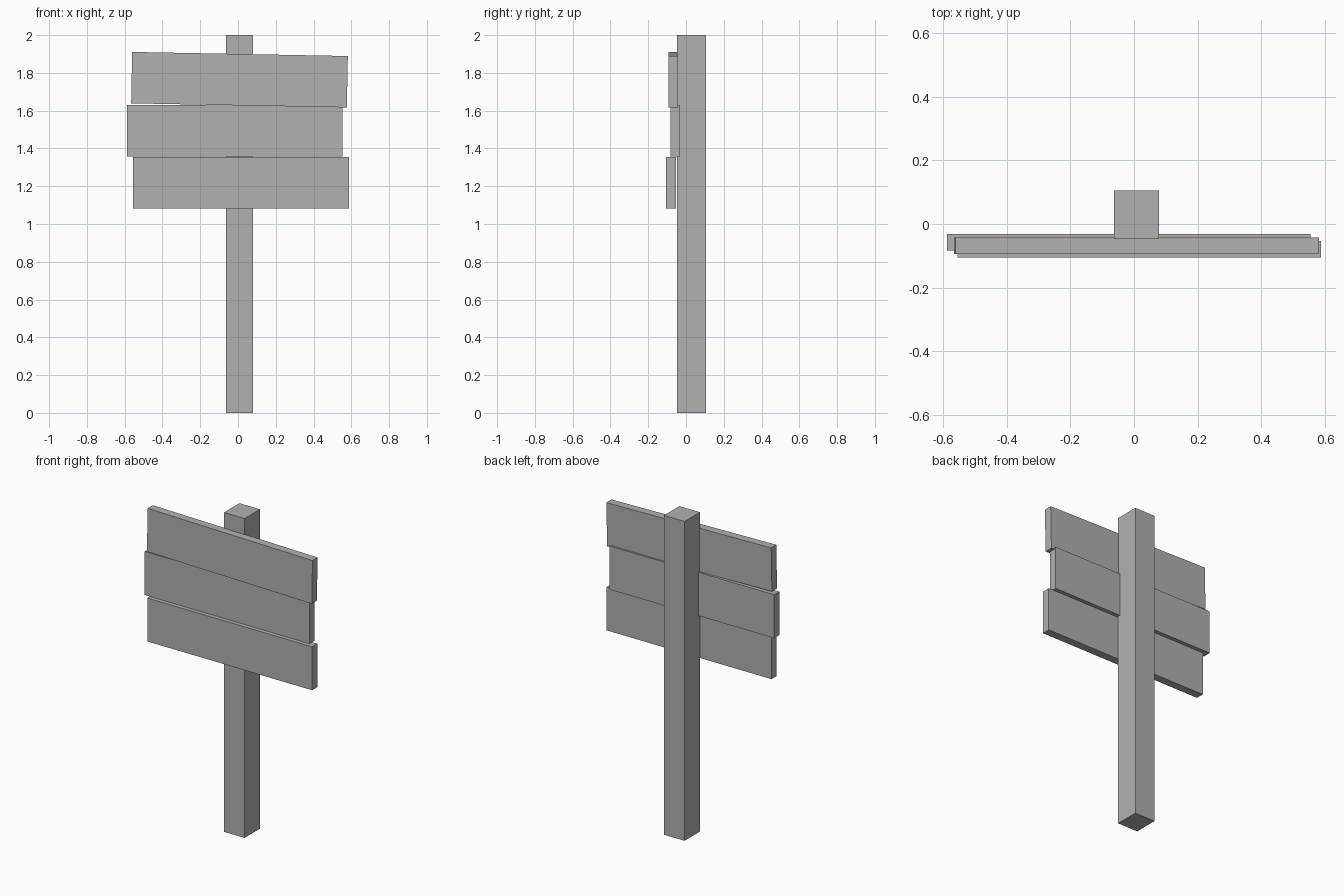
import bpy

if "Cube" in bpy.data.objects:
    bpy.data.objects.remove(bpy.data.objects["Cube"])

# Dark grey wood
wood = bpy.data.materials.new("dark_grey")
wood.diffuse_color = (0.44, 0.44, 0.44, 1.0)
wood.use_nodes = True
wood.node_tree.nodes["Principled BSDF"].inputs["Base Color"].default_value = wood.diffuse_color


def box(name, center, size, tilt=0.0):
    bpy.ops.mesh.primitive_cube_add(size=1, location=center, rotation=(0, tilt, 0))
    ob = bpy.context.object
    ob.name = name
    ob.scale = size
    ob.data.materials.append(wood)
    return ob


# Upright post
box("post", (0.0075, 0.029, 1.0), (0.142, 0.152, 2.0))

# Three planks on the front, slightly staggered; the top one is tilted
PLANK = (1.142, 0.051, 0.272)
for name, center, tilt in (
    ("plank_bottom", (0.016, -0.0795, 1.219), 0.0),
    ("plank_middle", (-0.017, -0.0575, 1.493), 0.0),
    ("plank_top", (0.008, -0.068, 1.764), 0.019),
):
    box(name, center, PLANK, tilt)
